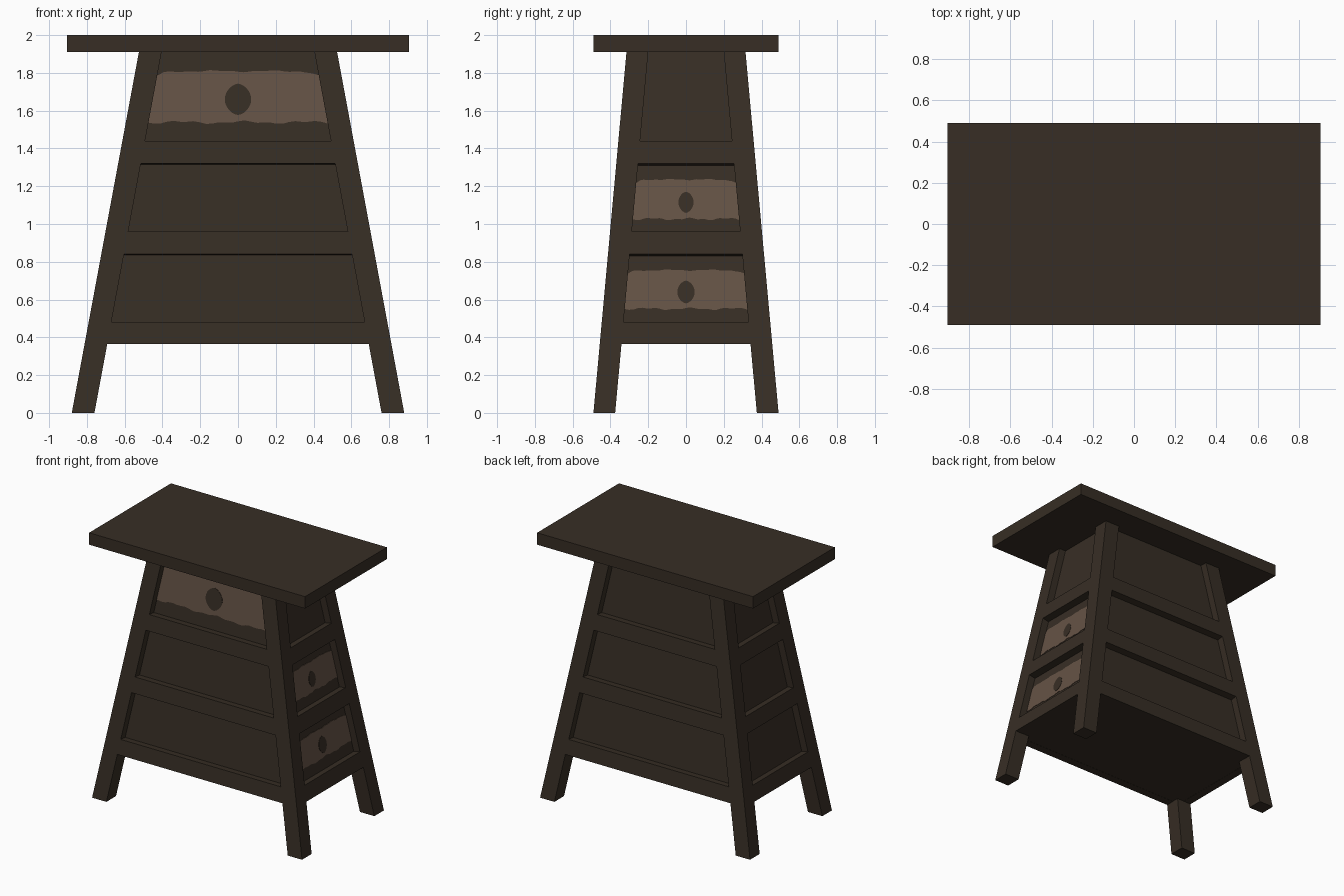
import bpy, bmesh, math
from mathutils import Vector

cube = bpy.data.objects.get("Cube")
if cube:
    bpy.data.objects.remove(cube)

TOP, BASE = 1.91, 0.365        # underside of the top, underside of the body
LEG_X, LEG_Y = 0.12, 0.115     # leg section
RECESS = 0.055
SLOPE_X, SLOPE_Y = 0.186, 0.0916


def half_x(z):
    return 0.88 - SLOPE_X * z


def half_y(z):
    return 0.49 - SLOPE_Y * z


def material(name, rgb):
    m = bpy.data.materials.new(name)
    m.use_nodes = True
    color = (*rgb, 1)
    m.diffuse_color = color
    bsdf = m.node_tree.nodes["Principled BSDF"]
    bsdf.inputs["Base Color"].default_value = color
    bsdf.inputs["Roughness"].default_value = 0.8
    return m


dark_wood = material("dark wood", (0.038, 0.027, 0.018))
bare_wood = material("bare wood", (0.13, 0.086, 0.06))


def loft(name, ring_a, ring_b, mat):
    """Solid between two matching rings of points."""
    bm = bmesh.new()
    a = [bm.verts.new(p) for p in ring_a]
    b = [bm.verts.new(p) for p in ring_b]
    bm.faces.new(a)
    bm.faces.new(b)
    for i in range(len(a)):
        j = (i + 1) % len(a)
        bm.faces.new((a[i], a[j], b[j], b[i]))
    bmesh.ops.recalc_face_normals(bm, faces=bm.faces)
    mesh = bpy.data.meshes.new(name)
    bm.to_mesh(mesh)
    bm.free()
    mesh.materials.append(mat)
    obj = bpy.data.objects.new(name, mesh)
    bpy.context.collection.objects.link(obj)
    return obj


def rect(x0, x1, y0, y1, z):
    return [(x0, y0, z), (x1, y0, z), (x1, y1, z), (x0, y1, z)]


def on_side(side, u, depth, z):
    """Point on a leaning side, u along it and depth inward from it."""
    if side in ("front", "back"):
        s = -1 if side == "front" else 1
        return Vector((u, s * (half_y(z) - depth), z))
    s = 1 if side == "left" else -1
    return Vector((s * (half_x(z) - depth), u, z))


# Table top
loft("table_top", rect(-0.905, 0.905, -0.49, 0.49, TOP),
     rect(-0.905, 0.905, -0.49, 0.49, 2.0), dark_wood)

# Four leaning legs
for sx, x_name in ((1, "left"), (-1, "right")):
    for sy, y_name in ((-1, "front"), (1, "back")):
        rings = [rect(sx * half_x(z), sx * (half_x(z) - LEG_X),
                      sy * half_y(z), sy * (half_y(z) - LEG_Y), z)
                 for z in (0, TOP)]
        loft(f"{y_name}_{x_name}_leg", *rings, dark_wood)

# Recessed panels, built as one tapered body
rings = []
for z in (BASE + 0.001, TOP):
    x, y = half_x(z) - RECESS, half_y(z) - RECESS
    rings.append(rect(-x, x, -y, y, z))
loft("panel_body", *rings, dark_wood)

# Rails, square to the leaning faces
RAILS = {"bottom": (BASE, 0.48), "middle": (0.84, 0.96), "upper": (1.32, 1.44)}
for side in ("front", "back", "left", "right"):
    wide = side in ("front", "back")
    half = half_x if wide else half_y
    slope = SLOPE_Y if wide else SLOPE_X
    d = RECESS + 0.008
    for level, (z0, z1) in RAILS.items():
        drop = d * slope
        inner_low = z0 if level == "bottom" else z0 - drop
        profile = [(0, z0), (0, z1), (d, z1 - drop), (d, inner_low)]
        ends = [[on_side(side, s * (half(z) - 0.06), dep, z)
                 for dep, z in profile] for s in (-1, 1)]
        loft(f"{side}_{level}_rail", *ends, dark_wood)


def plate(name, side, outline, lift, mat):
    rings = [[on_side(side, u, RECESS - h, z) for u, z in outline]
             for h in (-0.002, lift)]
    loft(name, *rings, mat)


def bare_patch(name, side, z0, z1, knot_z, knot_w, knot_h):
    """Worn patch with ragged long edges and a dark knot."""
    half, leg = (half_x, LEG_X) if side == "front" else (half_y, LEG_Y)
    steps = 28
    size = z1 - z0
    low, high = [], []
    for i in range(steps + 1):
        t = 2 * i / steps - 1
        wave = 0.02 * math.sin(9 * t + 1) + 0.015 * math.sin(23 * t)
        zl = z0 + size * (0.03 + wave)
        zh = z1 - size * (0.02 + 0.09 * abs(t) ** 12 + wave * 0.6)
        low.append((t * (half(zl) - leg), zl))
        high.append((t * (half(zh) - leg), zh))
    plate(name, side, low + high[::-1], 0.003, bare_wood)
    # Knot, rounded with slightly pointed ends
    knot = []
    for i in range(24):
        a = 2 * math.pi * i / 24
        c = math.cos(a)
        knot.append((knot_w * math.copysign(abs(c) ** 1.25, c),
                     knot_z + knot_h * math.sin(a)))
    plate(name + "_knot", side, knot, 0.005, dark_wood)


bare_patch("front_patch", "front", 1.53, 1.815, 1.66, 0.07, 0.083)
bare_patch("side_upper_patch", "left", 1.02, 1.24, 1.115, 0.04, 0.056)
bare_patch("side_lower_patch", "left", 0.545, 0.76, 0.64, 0.046, 0.06)
